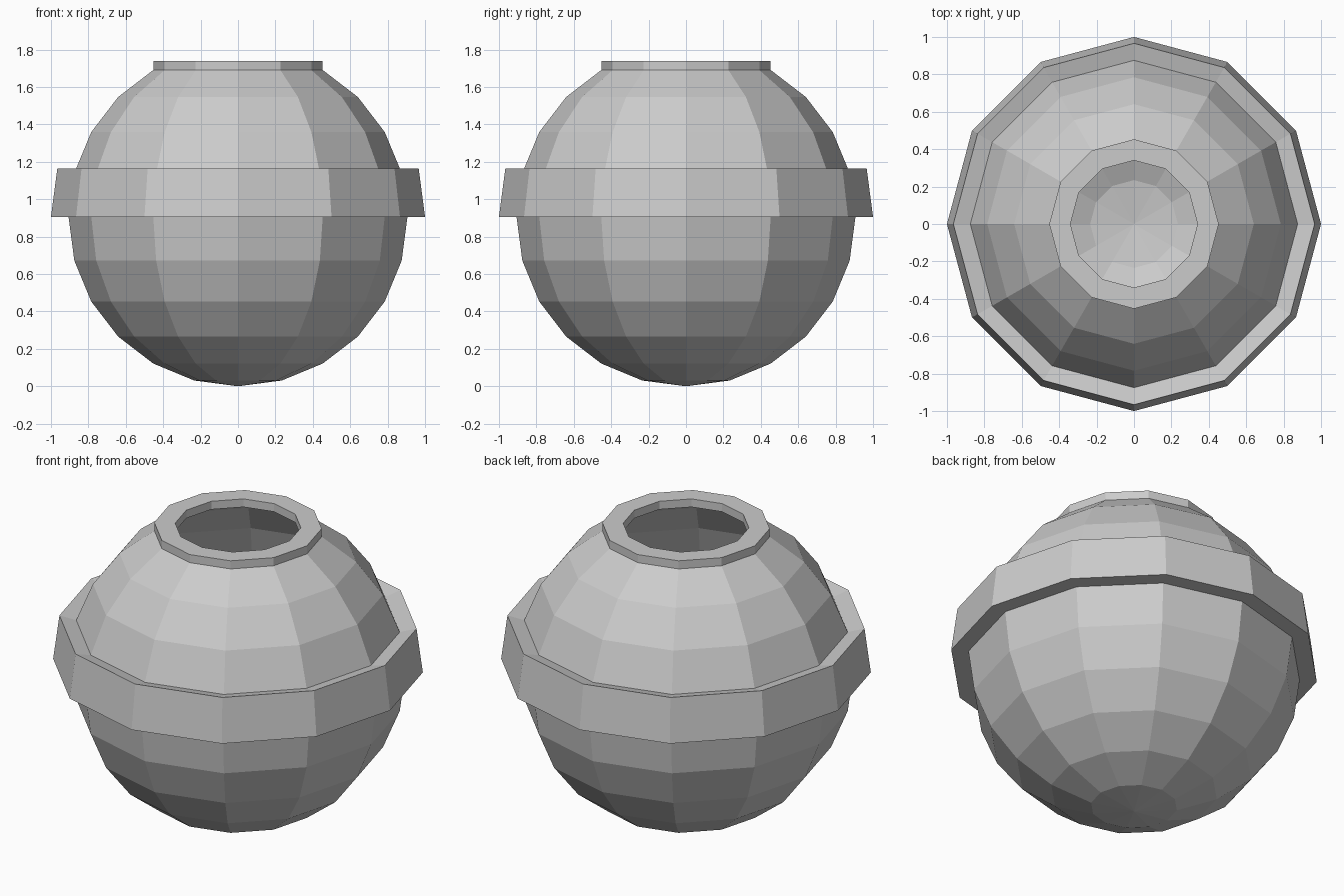
import bpy
from math import sin, cos, pi, radians

if "Cube" in bpy.data.objects:
    bpy.data.objects.remove(bpy.data.objects["Cube"])

SIDES = 12
R = 0.906  # sphere radius, also the height of its centre

grey = bpy.data.materials.new("light_grey")
grey.use_nodes = True
colour = (0.6, 0.6, 0.6, 1)
grey.diffuse_color = colour
grey.node_tree.nodes["Principled BSDF"].inputs["Base Color"].default_value = colour


def on_sphere(latitude, radius=R):
    a = radians(latitude)
    return radius * cos(a), R + radius * sin(a)


def lathe(name, profile, closed=False):
    """Turn a profile of (radius, height) points into a twelve-sided, flat-shaded part."""
    verts, rings, faces = [], [], []
    for r, z in profile:
        start = len(verts)
        if r < 1e-4:
            verts.append((0, 0, z))
            rings.append([start] * SIDES)
        else:
            verts += [(r * cos(2 * pi * i / SIDES), r * sin(2 * pi * i / SIDES), z)
                      for i in range(SIDES)]
            rings.append(list(range(start, start + SIDES)))
    pairs = list(zip(rings, rings[1:]))
    if closed:
        pairs.append((rings[-1], rings[0]))
    for low, high in pairs:
        for i in range(SIDES):
            j = (i + 1) % SIDES
            faces.append(tuple(dict.fromkeys((low[i], low[j], high[j], high[i]))))
    mesh = bpy.data.meshes.new(name)
    mesh.from_pydata(verts, [], faces)
    mesh.materials.append(grey)
    obj = bpy.data.objects.new(name, mesh)
    bpy.context.collection.objects.link(obj)
    return obj


# Hollow round bowl, open at the top
lathe("bowl_shell", [on_sphere(a) for a in range(-90, 61, 15)])

# Raised band just above the middle
lathe("middle_band", [on_sphere(0), on_sphere(0, 1.0), on_sphere(15, 1.0), on_sphere(15)])

# Flat collar round the mouth
mouth, base = on_sphere(60)
lathe("mouth_collar", [(mouth, base), (mouth, 1.739), (0.34, 1.739), (0.34, base)], closed=True)
